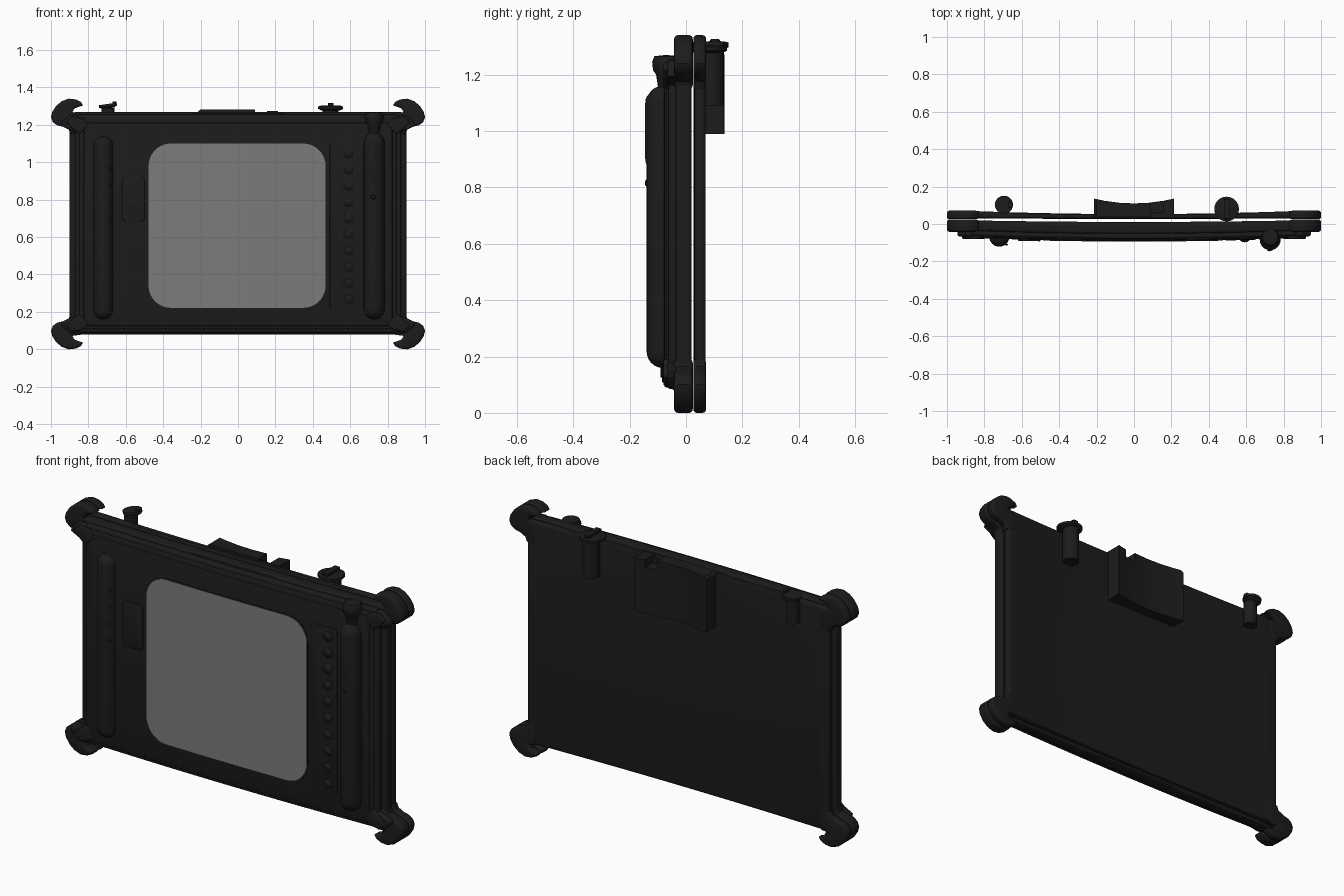
import bpy, bmesh, math
from mathutils import Matrix, Vector

if "Cube" in bpy.data.objects:
    bpy.data.objects.remove(bpy.data.objects["Cube"])


def material(name, v):
    m = bpy.data.materials.new(name)
    m.diffuse_color = (v, v, v, 1)
    m.use_nodes = True
    m.node_tree.nodes["Principled BSDF"].inputs["Base Color"].default_value = m.diffuse_color
    return m


BLACK = material("black_rubber", 0.0115)
GLASS = material("grey_screen", 0.2)


def finish(name, bm, mat=BLACK):
    bmesh.ops.recalc_face_normals(bm, faces=bm.faces)
    me = bpy.data.meshes.new(name)
    bm.to_mesh(me)
    bm.free()
    me.materials.append(mat)
    for p in me.polygons:
        p.use_smooth = True
    me.set_sharp_from_angle(angle=math.radians(32))
    ob = bpy.data.objects.new(name, me)
    bpy.context.collection.objects.link(ob)
    return ob


def rounded(x0, x1, z0, z1, r, n=6):
    pts = []
    for cx, cz, a in ((x1 - r, z1 - r, 0), (x0 + r, z1 - r, 90), (x0 + r, z0 + r, 180), (x1 - r, z0 + r, 270)):
        for i in range(n + 1):
            t = math.radians(a + 90 * i / n)
            pts.append((cx + r * math.cos(t), cz + r * math.sin(t)))
    return pts


def plate(name, pts, y0, y1, bevel=0, front_bow=0.02, back_bow=0.02, mat=BLACK, segs=3):
    """Extrude an x-z outline along y, round its rims and bow it forward in the middle."""
    bm = bmesh.new()
    f = bm.faces.new([bm.verts.new((x, y0, z)) for x, z in pts])
    ext = bmesh.ops.extrude_face_region(bm, geom=[f], use_keep_orig=True)
    for v in ext["geom"]:
        if isinstance(v, bmesh.types.BMVert):
            v.co.y = y1
    if bevel:
        rims = [e for e in bm.edges if abs(e.verts[0].co.y - e.verts[1].co.y) < 1e-6]
        bmesh.ops.bevel(bm, geom=rims, offset=bevel, segments=segs, profile=0.5, affect='EDGES')
    if front_bow or back_bow:
        for i in range(-11, 12):
            bmesh.ops.bisect_plane(bm, geom=bm.verts[:] + bm.edges[:] + bm.faces[:],
                                   plane_co=(i * 0.08, 0, 0), plane_no=(1, 0, 0))
        for v in bm.verts:
            t = (v.co.y - y0) / (y1 - y0)
            k = front_bow + (back_bow - front_bow) * t
            v.co.y -= k * max(0, 1 - (v.co.x / 0.95) ** 2)
    return finish(name, bm, mat)


def lathe(name, profile, loc, seg=24, tilt=0, squash=1, axis='Z'):
    """Revolve (radius, height) points round z, or round -y when axis is 'Y'."""
    bm = bmesh.new()
    vs = [bm.verts.new((r, 0, z)) for r, z in profile]
    es = [bm.edges.new(p) for p in zip(vs, vs[1:])]
    bmesh.ops.spin(bm, geom=vs + es, cent=(0, 0, 0), axis=(0, 0, 1), angle=2 * math.pi, steps=seg)
    bmesh.ops.remove_doubles(bm, verts=bm.verts, dist=1e-5)
    turn = Matrix.Rotation(math.radians(90), 4, 'X') if axis == 'Y' else Matrix.Rotation(tilt, 4, 'Y')
    bm.transform(Matrix.Translation(Vector(loc)) @ turn @ Matrix.Diagonal((1, squash, 1, 1)))
    return finish(name, bm)


def capsule(r, z0, z1, cap, n=6):
    low = [(r * math.sin(i * math.pi / 2 / n), z0 + cap * (1 - math.cos(i * math.pi / 2 / n))) for i in range(n + 1)]
    return low + [(a, z1 - (b - z0)) for a, b in reversed(low)]


def box(name, x0, x1, y0, y1, z0, z1, bevel=0.004):
    return plate(name, [(x0, z0), (x1, z0), (x1, z1), (x0, z1)], y0, y1, bevel, 0, 0, segs=1)


# Stepped front shell and separate back shell
plate("front_shell_rear", rounded(-0.90, 0.90, 0.08, 1.268, 0.03), -0.032, 0.021, 0.012, 0.02, 0.01)
plate("front_shell_middle", rounded(-0.872, 0.872, 0.09, 1.255, 0.03), -0.058, -0.025, 0.01)
plate("front_shell_rim", rounded(-0.848, 0.848, 0.108, 1.235, 0.03), -0.066, -0.05, 0.006)
plate("front_face", rounded(-0.825, 0.825, 0.125, 1.212, 0.03), -0.071, -0.055, 0.004)
plate("back_shell", rounded(-0.89, 0.89, 0.08, 1.27, 0.03), 0.031, 0.073, 0.014, 0.004, 0.02)

# Screen with a thin surround
plate("screen_surround", rounded(-0.486, 0.476, 0.214, 1.108, 0.124, 10), -0.0725, -0.066)
plate("screen", rounded(-0.478, 0.468, 0.222, 1.10, 0.118, 10), -0.074, -0.067, mat=GLASS)

# Left key and right button strip
plate("left_key", rounded(-0.62, -0.50, 0.68, 0.925, 0.025), -0.078, -0.066, 0.003)
plate("button_strip", rounded(0.49, 0.645, 0.215, 1.10, 0.015), -0.0735, -0.066, 0.002)
for i in range(10):
    z = 0.265 + i * 0.0872
    lathe("button", [(0.026, 0), (0.026, 0.004), (0.019, 0.009), (0.012, 0.013), (0, 0.015)],
          (0.592, -0.083, z), 16, axis='Y')

# Left grip tube and its studs
lathe("left_grip", capsule(0.053, 0.16, 1.14, 0.05), (-0.72, -0.071, 0), 24, squash=0.95)
for z in (0.70, 0.79, 0.88, 0.97):
    lathe("grip_stud", [(0.009, 0), (0.007, 0.007), (0, 0.01)], (-0.682, -0.106, z), 10, axis='Y')

# Right pen holder with pen
lathe("pen_holder", capsule(0.056, 0.16, 1.16, 0.06), (0.728, -0.084, 0), 24)
lathe("pen_body", [(0, 0.87), (0.014, 0.88), (0.02, 0.91), (0.016, 1.06), (0.016, 1.12), (0.03, 1.16), (0.036, 1.20),
                   (0.047, 1.215), (0.05, 1.245), (0.042, 1.265), (0, 1.27)], (0.728, -0.07, 0), 20)
lathe("pen_clip", capsule(0.018, 0.87, 1.13, 0.03), (0.728, -0.127, 0), 14)
lathe("pen_stud", [(0.014, 0), (0.01, 0.006), (0, 0.008)], (0.725, -0.138, 0.815), 12, axis='Y')

# Hooked corner bumpers in two layers, with front clamps
HOOK = [(0.84, 1.15), (0.895, 1.15), (0.905, 1.175), (0.935, 1.19), (0.968, 1.198), (0.99, 1.215), (1.0, 1.24),
        (0.993, 1.27), (0.972, 1.302), (0.942, 1.327), (0.905, 1.34), (0.868, 1.336), (0.84, 1.322),
        (0.828, 1.304), (0.85, 1.297), (0.875, 1.287), (0.885, 1.268), (0.84, 1.262)]
CLAMP = [(0.80, 1.212), (0.83, 1.178), (0.865, 1.16), (0.9, 1.172), (0.945, 1.195), (0.94, 1.215),
         (0.90, 1.252), (0.87, 1.255)]
STRAP = [(0.795, 1.20), (0.85, 1.15), (0.88, 1.175), (0.92, 1.215), (0.885, 1.245), (0.83, 1.235)]
for sx, side in ((-1, "left"), (1, "right")):
    for top, level in ((True, "top"), (False, "bottom")):
        def place(pts):
            return [(sx * x, z if top else 1.34 - z) for x, z in pts]
        tag = level + "_" + side
        plate("bumper_front_" + tag, place(HOOK), -0.042, 0.024, 0.013, 0, 0)
        plate("bumper_back_" + tag, place(HOOK), 0.026, 0.071, 0.012, 0, 0)
        plate("corner_clamp_" + tag, place(CLAMP), -0.066, -0.03, 0.01, 0, 0)
        plate("corner_strap_" + tag, place(STRAP), -0.08, -0.05, 0.007, 0, 0)

# Rear dock block with concave back and a notch in the top
DOCK = [(-0.215, 0.99), (0.213, 0.99), (0.213, 1.275), (0.155, 1.275), (0.155, 1.235), (0.09, 1.235),
        (0.09, 1.283), (-0.2, 1.283), (-0.215, 1.27)]
dock = plate("dock_block", DOCK, 0.05, 0.136, 0, 0.01, 0.01)
for v in dock.data.vertices:
    if v.co.y > 0.1:
        v.co.y = 0.136 - 0.026 * (1 - (v.co.x / 0.215) ** 2)
box("dock_notch_wall", 0.085, 0.16, 0.045, 0.062, 1.2, 1.27)

# Antenna knobs on the top rear edge
lathe("large_knob_stem", [(0, 1.09), (0.042, 1.09), (0.042, 1.285), (0, 1.285)], (0.495, 0.092, 0), 24)
lathe("large_knob_disc", [(0, 1.275), (0.05, 1.277), (0.066, 1.285), (0.066, 1.298), (0.05, 1.304), (0, 1.304)],
      (0.495, 0.08, 0), 28)
box("large_knob_bar", 0.48, 0.51, 0.025, 0.135, 1.30, 1.318)
lathe("small_knob_stem", [(0, 1.16), (0.034, 1.16), (0.034, 1.29), (0, 1.29)], (-0.695, 0.09, 0), 20)
lathe("small_knob_disc", [(0, -0.014), (0.03, -0.014), (0.048, -0.004), (0.048, 0.01), (0, 0.01)],
      (-0.695, 0.103, 1.302), 24, tilt=-0.15)
box("small_knob_fin", -0.67, -0.65, 0.085, 0.12, 1.3, 1.326)
